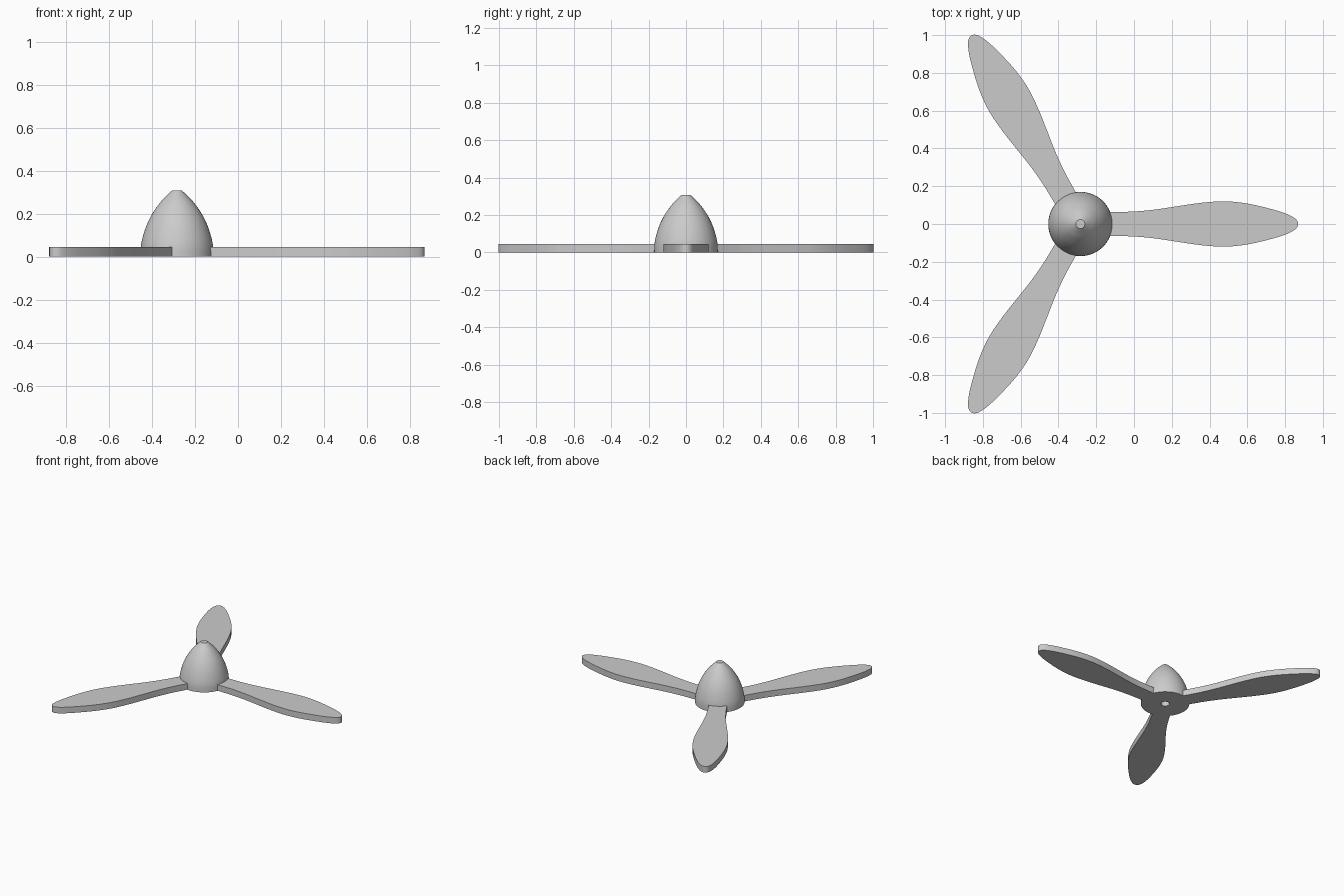
import bpy, bmesh, math
from mathutils import Matrix, Vector

if "Cube" in bpy.data.objects:
    bpy.data.objects.remove(bpy.data.objects["Cube"])

HUB = Vector((-0.284, 0, 0))
THICK = 0.046

# One plain grey for everything
grey = bpy.data.materials.new("light_grey")
grey.use_nodes = True
grey.diffuse_color = (0.6, 0.6, 0.6, 1)
grey.node_tree.nodes["Principled BSDF"].inputs["Base Color"].default_value = (0.6, 0.6, 0.6, 1)


def spline(points, steps=5):
    """Smooth curve through 2D points."""
    p = [Vector(q) for q in points]
    p = [2 * p[0] - p[1]] + p + [2 * p[-1] - p[-2]]
    out = []
    for a, b, c, d in zip(p, p[1:], p[2:], p[3:]):
        for i in range(steps):
            t = i / steps
            out.append(0.5 * (2 * b + (c - a) * t + (2 * a - 5 * b + 4 * c - d) * t * t
                              + (3 * b - a - 3 * c + d) * t ** 3))
    return out + [p[-2]]


def finish(bm, name, angle):
    bmesh.ops.recalc_face_normals(bm, faces=bm.faces)
    mesh = bpy.data.meshes.new(name)
    bm.to_mesh(mesh)
    bm.free()
    mesh.materials.append(grey)
    ob = bpy.data.objects.new(name, mesh)
    bpy.context.collection.objects.link(ob)
    bpy.ops.object.select_all(action="DESELECT")
    ob.select_set(True)
    bpy.context.view_layer.objects.active = ob
    bpy.ops.object.shade_smooth_by_angle(angle=math.radians(angle))
    return ob


# Hub: lathed dome with a flat tip and a blind shaft hole underneath
dome = spline([(0.17, 0), (0.168, 0.05), (0.157, 0.1), (0.14, 0.15),
               (0.115, 0.2), (0.08, 0.25), (0.052, 0.28), (0.024, 0.307)], 4)
profile = [(0, 0.2), (0.03, 0.2), (0.03, 0)] + [tuple(v) for v in dome] + [(0, 0.307)]
bm = bmesh.new()
verts = [bm.verts.new((r, 0, z)) for r, z in profile]
edges = [bm.edges.new(pair) for pair in zip(verts, verts[1:])]
bmesh.ops.spin(bm, geom=verts + edges, cent=(0, 0, 0), axis=(0, 0, 1),
               angle=math.tau, steps=64, use_duplicate=False)
bmesh.ops.remove_doubles(bm, verts=bm.verts, dist=0.0001)
finish(bm, "hub", 35).location = HUB

# Blades: mirrored leaf outline, extruded and repeated around the hub
half = spline([(0.15, 0.063), (0.28, 0.066), (0.4, 0.077), (0.52, 0.095),
               (0.64, 0.112), (0.76, 0.12), (0.88, 0.109), (1.0, 0.082),
               (1.08, 0.058), (1.13, 0.034), (1.148, 0.016), (1.153, 0)])
outline = [(x, -y) for x, y in half] + [(x, y) for x, y in reversed(half[:-1])]
for i, name in enumerate(("left_blade", "back_right_blade", "front_right_blade")):
    bm = bmesh.new()
    base = bm.faces.new([bm.verts.new((x, y, 0)) for x, y in outline])
    top = bmesh.ops.extrude_face_region(bm, geom=[base], use_keep_orig=True)
    bmesh.ops.translate(bm, vec=(0, 0, THICK),
                        verts=[g for g in top["geom"] if isinstance(g, bmesh.types.BMVert)])
    bmesh.ops.rotate(bm, verts=bm.verts, cent=(0, 0, 0),
                     matrix=Matrix.Rotation(i * math.tau / 3, 3, "Z"))
    finish(bm, name, 40).location = HUB
